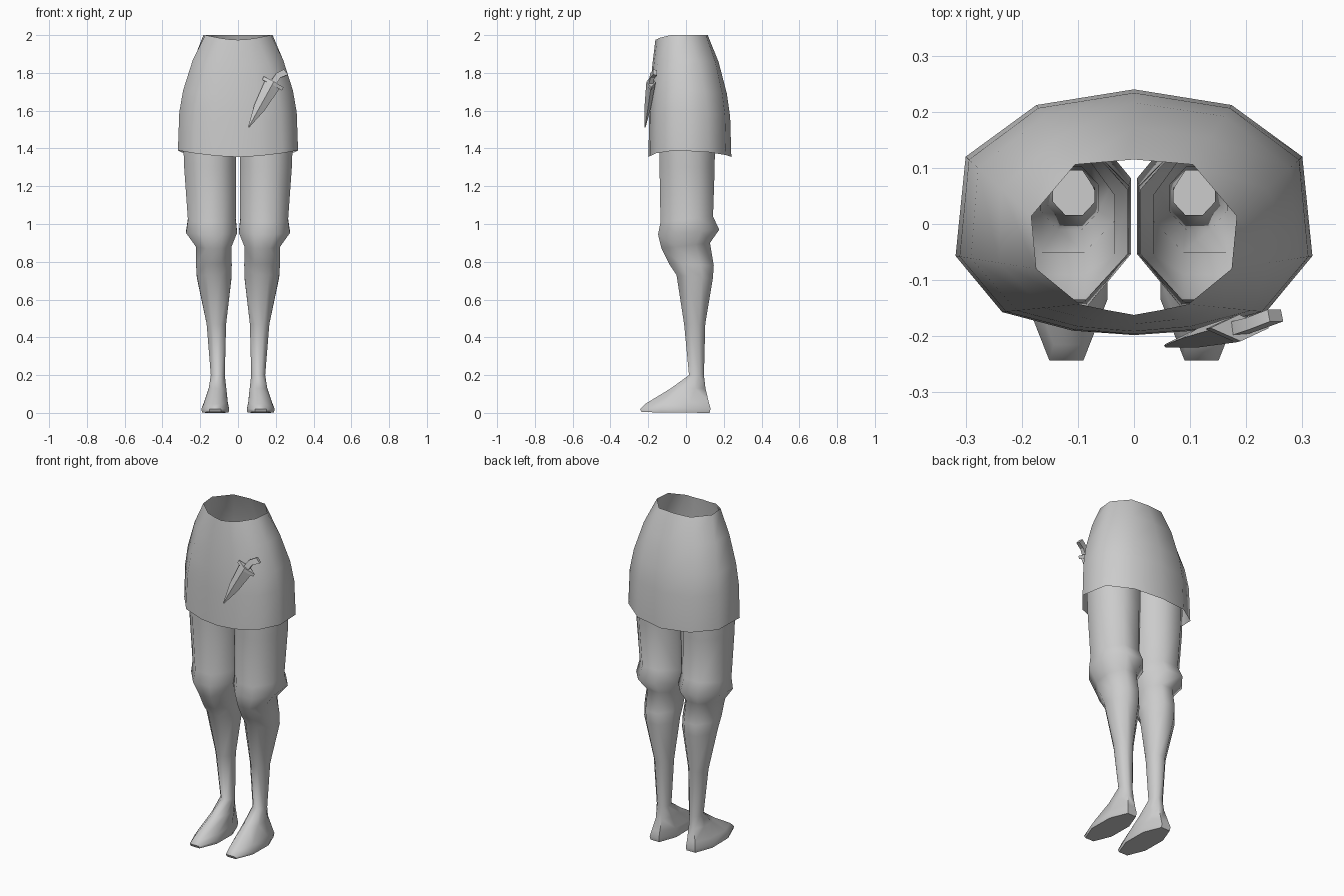
import bpy, bmesh, math
from mathutils import Vector

cube = bpy.data.objects.get("Cube")
if cube:
    bpy.data.objects.remove(cube, do_unlink=True)

grey = bpy.data.materials.new("plain grey")
grey.use_nodes = True
colour = (0.6, 0.6, 0.6, 1)
grey.diffuse_color = colour
grey.node_tree.nodes["Principled BSDF"].inputs["Base Color"].default_value = colour


def loft(name, rings, cap_start=False, cap_end=False, angle=60):
    """Skin a list of equal-length rings, with optional end caps."""
    bm = bmesh.new()
    rows = [[bm.verts.new(p) for p in ring] for ring in rings]
    n = len(rows[0])
    for a, b in zip(rows, rows[1:]):
        for i in range(n):
            j = (i + 1) % n
            bm.faces.new((a[i], a[j], b[j], b[i]))
    if cap_start:
        bm.faces.new(rows[0][::-1])
    if cap_end:
        bm.faces.new(rows[-1])
    bmesh.ops.recalc_face_normals(bm, faces=bm.faces)
    mesh = bpy.data.meshes.new(name)
    bm.to_mesh(mesh)
    bm.free()
    mesh.materials.append(grey)
    obj = bpy.data.objects.new(name, mesh)
    bpy.context.collection.objects.link(obj)
    bpy.ops.object.select_all(action='DESELECT')
    obj.select_set(True)
    bpy.context.view_layer.objects.active = obj
    bpy.ops.object.shade_smooth_by_angle(angle=math.radians(angle))
    return obj


# Skirt: half outlines of the waist and the hem, from back to front
waist = [(0, .115, 2), (.105, .106, 2), (.183, .014, 2), (.174, -.08, 2),
         (.097, -.143, 1.985), (.05, -.153, 1.978), (0, -.162, 1.975)]
hem = [(0, .24, 1.355), (.174, .212, 1.365), (.30, .12, 1.38), (.318, -.057, 1.39),
       (.235, -.157, 1.375), (.11, -.19, 1.36), (0, -.198, 1.355)]


def full(half):
    return half + [(-x, y, z) for x, y, z in half[-2:0:-1]]


# (fraction of drop, fraction of flare)
levels = [(0, 0), (.22, .46), (.48, .81), (.67, .95), (1, 1)]
skirt_rings = []
for drop, flare in levels:
    ring = []
    for a, b in zip(full(waist), full(hem)):
        ring.append((a[0] + (b[0] - a[0]) * flare,
                     a[1] + (b[1] - a[1]) * flare,
                     a[2] + (b[2] - a[2]) * drop))
    skirt_rings.append(ring)
loft("skirt", skirt_rings)

# Legs: inner x, outer x, front y, front z, back y, back z
leg_sections = [
    (.008, .292, -.14, 1.5, .153, 1.5),
    (.010, .285, -.14, 1.3, .152, 1.3),
    (.012, .265, -.135, 1.01, .143, 1.04),
    (.005, .275, -.148, .945, .176, .97),
    (.035, .222, -.13, .87, .127, .90),
    (.033, .222, -.09, .79, .147, .78),
    (.034, .218, -.05, .73, .142, .71),
    (.063, .166, -.01, .47, .102, .47),
    (.070, .144, .016, .20, .095, .20),
    (.062, .155, -.08, .13, .103, .13),
    (.054, .180, -.215, .048, .120, .06),
    (.047, .194, -.243, .020, .130, .022),
    (.050, .190, -.235, .004, .125, 0),
]
R = 1 / math.cos(math.pi / 8)


def leg_ring(section, side):
    xi, xo, yf, zf, yb, zb = section
    ring = []
    for k in range(8):
        t = math.pi / 8 + k * math.pi / 4
        u, v = math.cos(t) * R, math.sin(t) * R
        x = (xi + xo) / 2 + u * (xo - xi) / 2
        s = (v + 1) / 2
        ring.append((side * x, yf + (yb - yf) * s, zf + (zb - zf) * s))
    return ring


for name, side in (("left_leg", 1), ("right_leg", -1)):
    loft(name, [leg_ring(s, side) for s in leg_sections], cap_end=True)


# Dagger: sections given as centre, half width, half depth
def bar(name, sections, along, diamond=False, angle=30):
    axis = Vector(along).normalized()
    wide = axis.cross(Vector((0, -1, 0))).normalized()
    deep = axis.cross(wide).normalized()
    corners = [(1, 0), (0, 1), (-1, 0), (0, -1)] if diamond else [(1, 1), (-1, 1), (-1, -1), (1, -1)]
    rings = [[Vector(c) + wide * w * u + deep * d * v for u, v in corners] for c, w, d in sections]
    return loft(name, rings, True, True, angle)


tip, guard = Vector((.056, -.217, 1.512)), Vector((.185, -.186, 1.745))
blade_axis = guard - tip
bar("dagger_blade", [(tip, .003, .003),
                     (tip.lerp(guard, .45), .031, .017),
                     (tip.lerp(guard, .97), .044, .024)], blade_axis, True)
bar("dagger_guard", [(tip.lerp(guard, .96), .06, .024),
                     (tip.lerp(guard, 1.03), .06, .024)], blade_axis, True)
bar("dagger_handle", [(guard, .017, .012),
                      ((.212, -.178, 1.785), .016, .011),
                      ((.252, -.163, 1.803), .018, .011)], (.067, .023, .058))
